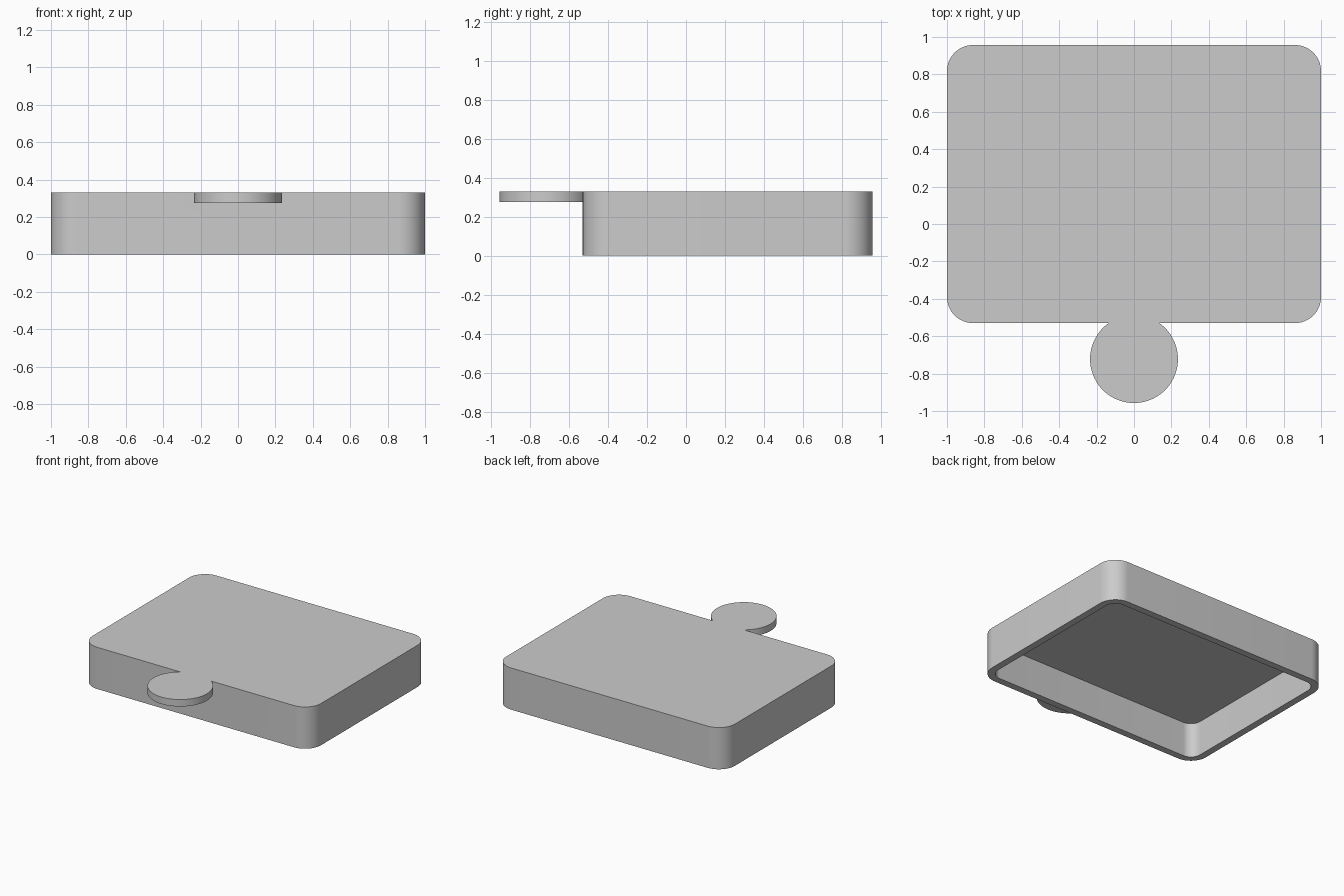
import bpy, bmesh
from math import sin, cos, pi

cube = bpy.data.objects.get("Cube")
if cube:
    bpy.data.objects.remove(cube, do_unlink=True)

HEIGHT, WALL, RADIUS = 0.33, 0.055, 0.14
FRONT, BACK = -0.53, 0.957
MID_Y, HALF_Y = (FRONT + BACK) / 2, (BACK - FRONT) / 2

grey = bpy.data.materials.new("plain grey")
grey.use_nodes = True
grey.diffuse_color = (0.6, 0.6, 0.6, 1)
grey.node_tree.nodes["Principled BSDF"].inputs["Base Color"].default_value = grey.diffuse_color


def rounded_rectangle(hx, hy, r, steps=16):
    """Counter-clockwise outline centred on the box."""
    points = []
    for k, (sx, sy) in enumerate([(1, 1), (-1, 1), (-1, -1), (1, -1)]):
        for i in range(steps + 1):
            a = (k + i / steps) * pi / 2
            points.append((sx * (hx - r) + r * cos(a),
                           MID_Y + sy * (hy - r) + r * sin(a)))
    return points


def circle(cy, r, steps=96):
    return [(r * cos(2 * pi * i / steps), cy + r * sin(2 * pi * i / steps))
            for i in range(steps)]


def prism(name, outline, z0, z1):
    """Extrude a flat outline from z0 up to z1."""
    bm = bmesh.new()
    face = bm.faces.new([bm.verts.new((x, y, z0)) for x, y in outline])
    top = bmesh.ops.extrude_face_region(bm, geom=[face], use_keep_orig=True)
    verts = [v for v in top["geom"] if isinstance(v, bmesh.types.BMVert)]
    bmesh.ops.translate(bm, vec=(0, 0, z1 - z0), verts=verts)
    bmesh.ops.recalc_face_normals(bm, faces=bm.faces)
    mesh = bpy.data.meshes.new(name)
    bm.to_mesh(mesh)
    bm.free()
    mesh.materials.append(grey)
    obj = bpy.data.objects.new(name, mesh)
    bpy.context.collection.objects.link(obj)
    return obj


def combine(target, helper, operation):
    """Apply a boolean and drop the helper object."""
    mod = target.modifiers.new(operation.title(), "BOOLEAN")
    mod.operation, mod.object, mod.solver = operation, helper, "EXACT"
    bpy.context.view_layer.objects.active = target
    bpy.ops.object.modifier_apply(modifier=mod.name)
    bpy.data.objects.remove(helper, do_unlink=True)


# Hollow lid, open underneath
lid = prism("lid_with_tab", rounded_rectangle(1, HALF_Y, RADIUS), 0, HEIGHT)
cavity = prism("cavity_cutter",
               rounded_rectangle(1 - WALL, HALF_Y - WALL, RADIUS - WALL),
               -WALL, HEIGHT - WALL)
combine(lid, cavity, "DIFFERENCE")

# Round finger tab, flush with the top
tab = prism("finger_tab", circle(-0.722, 0.235), HEIGHT - WALL, HEIGHT)
combine(lid, tab, "UNION")

# Smooth corners with crisp rims
bpy.ops.object.select_all(action="DESELECT")
lid.select_set(True)
bpy.context.view_layer.objects.active = lid
bpy.ops.object.shade_smooth_by_angle(angle=pi / 6)
